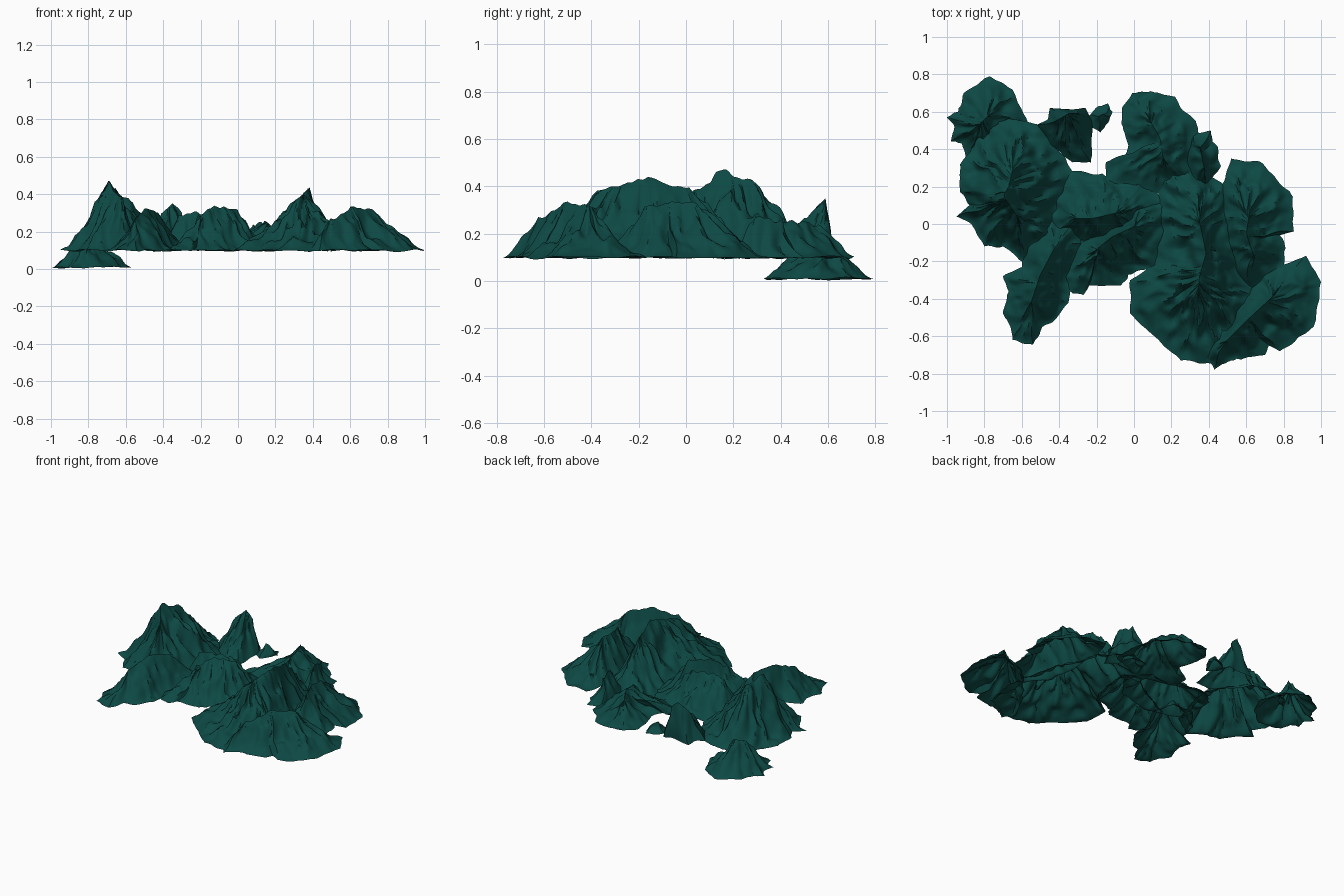
import bpy, bmesh, math
from mathutils import Vector, noise

if "Cube" in bpy.data.objects:
    bpy.data.objects.remove(bpy.data.objects["Cube"])

mat = bpy.data.materials.new("dark_teal_rock")
mat.diffuse_color = (0.004, 0.066, 0.058, 1)
mat.use_nodes = True
mat.node_tree.nodes["Principled BSDF"].inputs["Base Color"].default_value = mat.diffuse_color


def sample(points, step, closed):
    """Walk a polyline and return evenly spaced points."""
    pts = [Vector(p) for p in points]
    pairs = list(zip(pts, pts[1:] + pts[:1])) if closed else list(zip(pts, pts[1:]))
    out = []
    for a, b in pairs:
        n = max(1, round((b - a).length / step))
        out += [a.lerp(b, i / n) for i in range(n)]
    return out if closed else out + [pts[-1]]


def mountain(name, outline, ridge, base=0.10, rough=0.055, power=1.33, rings=22):
    """Open rock shell falling from a ridge line (x, y, z) to a ground outline (x, y)."""
    crest = sample(ridge, 0.012, False)
    rim = sample([(x, y, base) for x, y in outline], 0.018, True)
    corners = {(round(x, 4), round(y, 4)) for x, y in outline}
    bm = bmesh.new()
    grid = []
    for p in rim:
        # weighted crest point, snapped to the crest, fans the fall lines evenly
        ws = [(1 / ((c.xy - p.xy).length + 0.01) ** 6, c) for c in crest]
        mean = sum((c * w for w, c in ws), Vector()) / sum(w for w, c in ws)
        top = min(crest, key=lambda c: (c.xy - mean.xy).length)
        edge = p.copy()
        if (round(p.x, 4), round(p.y, 4)) not in corners:
            jit = noise.noise(Vector((p.x * 16, p.y * 16, 3.1))) * 0.25 * rough
            edge.xy += (p.xy - top.xy).normalized() * jit
        rise = top.z - base
        col = []
        for r in range(rings + 1):
            t = r / rings
            q = top.lerp(edge, t)
            env = math.sin(math.pi * min(1, t * 0.8 + 0.2)) ** 0.8 if t < 1 else 0
            # gullies running down the slope, broken up by crags
            g = noise.noise(Vector((p.x * 6 + q.x * 7, p.y * 6 + q.y * 7, 1.7)))
            f = noise.noise(Vector((q.x * 15, q.y * 15, 5.3)))
            crag = noise.noise(Vector((q.x * 28, q.y * 28, 9.0))) * 0.018 * (1 - t)
            foot = noise.noise(Vector((q.x * 9, q.y * 9, 2.2))) * 0.012 * t
            q.z = base + rise * (1 - t) ** power + crag
            q.z += env * min(1, t * 5) * rough * (0.75 * (0.35 - 2 * abs(g)) + 0.5 * f) * rise / 0.24
            q.z = max(q.z, base) + foot
            # sideways warp so the slopes do not read as straight rays
            w = 0.03 * math.sin(math.pi * t)
            q.x += w * noise.noise(Vector((q.x * 8, q.y * 8, 7.7)))
            q.y += w * noise.noise(Vector((q.x * 8, q.y * 8, 4.4)))
            col.append(bm.verts.new(q))
        grid.append(col)
    for i, col in enumerate(grid):
        nxt = grid[(i + 1) % len(grid)]
        for r in range(rings):
            bm.faces.new((col[r], col[r + 1], nxt[r + 1], nxt[r]))
    # zip both sides of the crest together and close any remaining slit
    bmesh.ops.remove_doubles(bm, verts=[c[0] for c in grid], dist=0.002)
    slit = [e for e in bm.edges if e.is_boundary and min(v.co.z for v in e.verts) > base + 0.03]
    bmesh.ops.holes_fill(bm, edges=slit, sides=0)
    bmesh.ops.recalc_face_normals(bm, faces=bm.faces)
    if sum(f.normal.z * f.calc_area() for f in bm.faces) < 0:
        bmesh.ops.reverse_faces(bm, faces=bm.faces)
    me = bpy.data.meshes.new(name)
    bm.to_mesh(me)
    bm.free()
    ob = bpy.data.objects.new(name, me)
    bpy.context.collection.objects.link(ob)
    me.materials.append(mat)
    bpy.context.view_layer.objects.active = ob
    ob.select_set(True)
    bpy.ops.object.shade_smooth_by_angle(angle=math.radians(50))
    ob.select_set(False)


# Tallest peak on the left
mountain("left_peak",
         [(-.95, .04), (-.88, .1), (-.93, .17), (-.93, .32), (-.87, .4), (-.78, .54), (-.65, .56), (-.5, .53),
          (-.37, .36), (-.32, .25), (-.38, .1), (-.43, -.08), (-.6, -.2), (-.7, -.12), (-.8, -.12), (-.87, .0)],
         [(-.64, .33, .42), (-.67, .2, .45), (-.7, .15, .48), (-.65, .08, .4), (-.6, .0, .37)])
# Lowered foothill in the back left corner
mountain("low_foothill",
         [(-1, .57), (-.94, .6), (-.91, .7), (-.77, .79), (-.65, .72), (-.57, .55), (-.63, .42), (-.75, .32),
          (-.9, .36), (-.92, .43), (-.98, .44), (-.96, .52)],
         [(-.76, .6, .21), (-.84, .52, .19)], base=.010)
# Small separate peak at the back with its tiny outcrop
mountain("back_peak",
         [(-.52, .53), (-.46, .56), (-.45, .62), (-.33, .61), (-.26, .62), (-.22, .55), (-.23, .33), (-.33, .33),
          (-.45, .42)],
         [(-.42, .55, .29), (-.35, .59, .35), (-.29, .59, .29)], power=1.1)
mountain("back_outcrop",
         [(-.25, .57), (-.19, .63), (-.14, .645), (-.115, .6), (-.15, .53), (-.18, .49), (-.23, .52)],
         [(-.2, .57, .17), (-.16, .59, .16)], rings=10)
# Back middle hills
mountain("back_hill",
         [(-.065, .62), (-.01, .7), (.09, .71), (.22, .68), (.25, .62), (.33, .55), (.36, .4), (.35, .25), (.1, .15),
          (-.15, .22), (-.15, .33), (-.06, .34), (-.03, .42), (-.06, .52)],
         [(.07, .58, .24), (.14, .46, .25), (.16, .32, .25)])
mountain("back_hill_spur",
         [(.32, .48), (.41, .5), (.42, .44), (.45, .41), (.465, .31), (.42, .25), (.38, .16), (.3, .2), (.27, .36)],
         [(.35, .42, .25), (.38, .28, .27)], rings=14)
# Central ridges
mountain("centre_ridge",
         [(-.38, -.3), (-.33, -.37), (-.27, -.38), (-.24, -.33), (-.07, -.33), (-.03, -.27), (.12, -.23), (.18, -.05),
          (.18, .12), (.05, .12), (-.1, .02), (-.3, -.08)],
         [(-.23, -.16, .28), (-.12, -.07, .335), (.03, .0, .31)])
mountain("centre_back_slope",
         [(-.45, .2), (-.36, .28), (-.17, .27), (-.1, .22), (.05, .24), (.17, .12), (.05, -.06), (-.2, -.14),
          (-.45, -.05)],
         [(-.34, .03, .28), (-.22, .03, .30), (-.05, .07, .30)])
# Front left spur
mountain("front_left_spur",
         [(-.7, -.28), (-.67, -.36), (-.7, -.48), (-.66, -.55), (-.65, -.62), (-.54, -.645), (-.49, -.55), (-.42, -.51),
          (-.35, -.42), (-.34, -.28), (-.25, -.1), (-.3, .04), (-.45, .04), (-.58, -.12), (-.6, -.23)],
         [(-.56, -.45, .25), (-.5, -.27, .325), (-.41, -.1, .30)])
# Large mountain on the right
mountain("right_peak",
         [(.1, -.22), (-.02, -.3), (-.02, -.48), (.25, -.73), (.43, -.75), (.62, -.66), (.66, -.4), (.58, -.1),
          (.5, .05), (.47, .22), (.38, .28), (.31, .35), (.17, .32), (.13, .2), (.12, .0)],
         [(.34, .06, .38), (.37, -.08, .41), (.385, -.16, .44), (.35, -.28, .405), (.34, -.41, .39)])
# Right hand mountain
mountain("right_side_hill",
         [(.52, .35), (.68, .33), (.84, .16), (.855, -.04), (.78, -.06), (.81, -.13), (.8, -.22), (.7, -.33),
          (.6, -.36), (.5, -.22), (.48, -.05), (.47, .2)],
         [(.62, .08, .33), (.6, -.05, .335), (.65, -.2, .31)])
# Front right mountain
mountain("front_right_hill",
         [(.92, -.17), (1, -.31), (.96, -.55), (.78, -.68), (.72, -.65), (.7, -.7), (.55, -.72), (.47, -.75),
          (.43, -.78), (.38, -.7), (.42, -.62), (.52, -.46), (.7, -.26)],
         [(.48, -.64, .25), (.62, -.5, .335), (.76, -.37, .30)])
